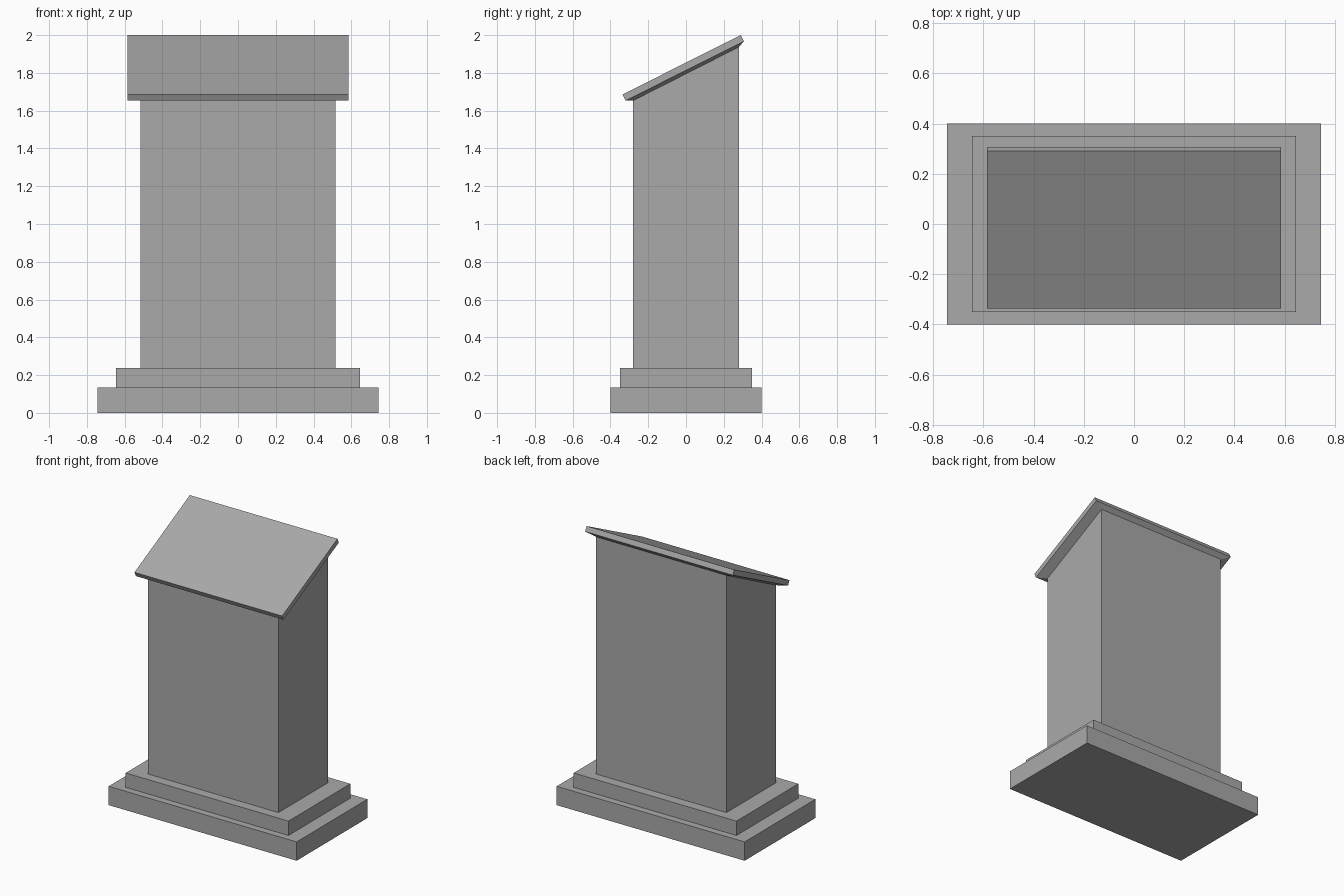
import bpy
import bmesh

cube = bpy.data.objects.get("Cube")
if cube:
    bpy.data.objects.remove(cube, do_unlink=True)

# Single stone grey finish
grey = bpy.data.materials.new("stone_grey")
grey.use_nodes = True
colour = (0.4, 0.4, 0.4, 1.0)
grey.diffuse_color = colour
grey.node_tree.nodes["Principled BSDF"].inputs["Base Color"].default_value = colour


def loft(name, rings):
    """Closed solid through rectangles: (half width, front y, front z, back y, back z)."""
    bm = bmesh.new()
    loops = []
    for w, fy, fz, by, bz in rings:
        corners = [(-w, fy, fz), (w, fy, fz), (w, by, bz), (-w, by, bz)]
        loops.append([bm.verts.new(c) for c in corners])
    bm.faces.new(loops[0])
    bm.faces.new(loops[-1])
    for low, high in zip(loops, loops[1:]):
        for i in range(4):
            j = (i + 1) % 4
            bm.faces.new([low[i], low[j], high[j], high[i]])
    bmesh.ops.recalc_face_normals(bm, faces=bm.faces)
    mesh = bpy.data.meshes.new(name)
    bm.to_mesh(mesh)
    bm.free()
    mesh.materials.append(grey)
    obj = bpy.data.objects.new(name, mesh)
    bpy.context.collection.objects.link(obj)
    return obj


def level(w, d, z):
    return (w, -d, z, d, z)


# Stepped plinth
loft("base_plinth", [level(0.745, 0.4, 0), level(0.745, 0.4, 0.135)])
loft("upper_step", [level(0.645, 0.35, 0.135), level(0.645, 0.35, 0.238)])

# Pedestal with a sloping top
slope_top = (0.517, -0.28, 1.653, 0.28, 1.937)
loft("pedestal", [level(0.517, 0.28, 0.238), slope_top])

# Slanted reading desk: flared soffit below, slab above
loft("reading_desk", [
    slope_top,
    (0.585, -0.32, 1.653, 0.306, 1.967),
    (0.585, -0.336, 1.686, 0.29, 2.0),
])
